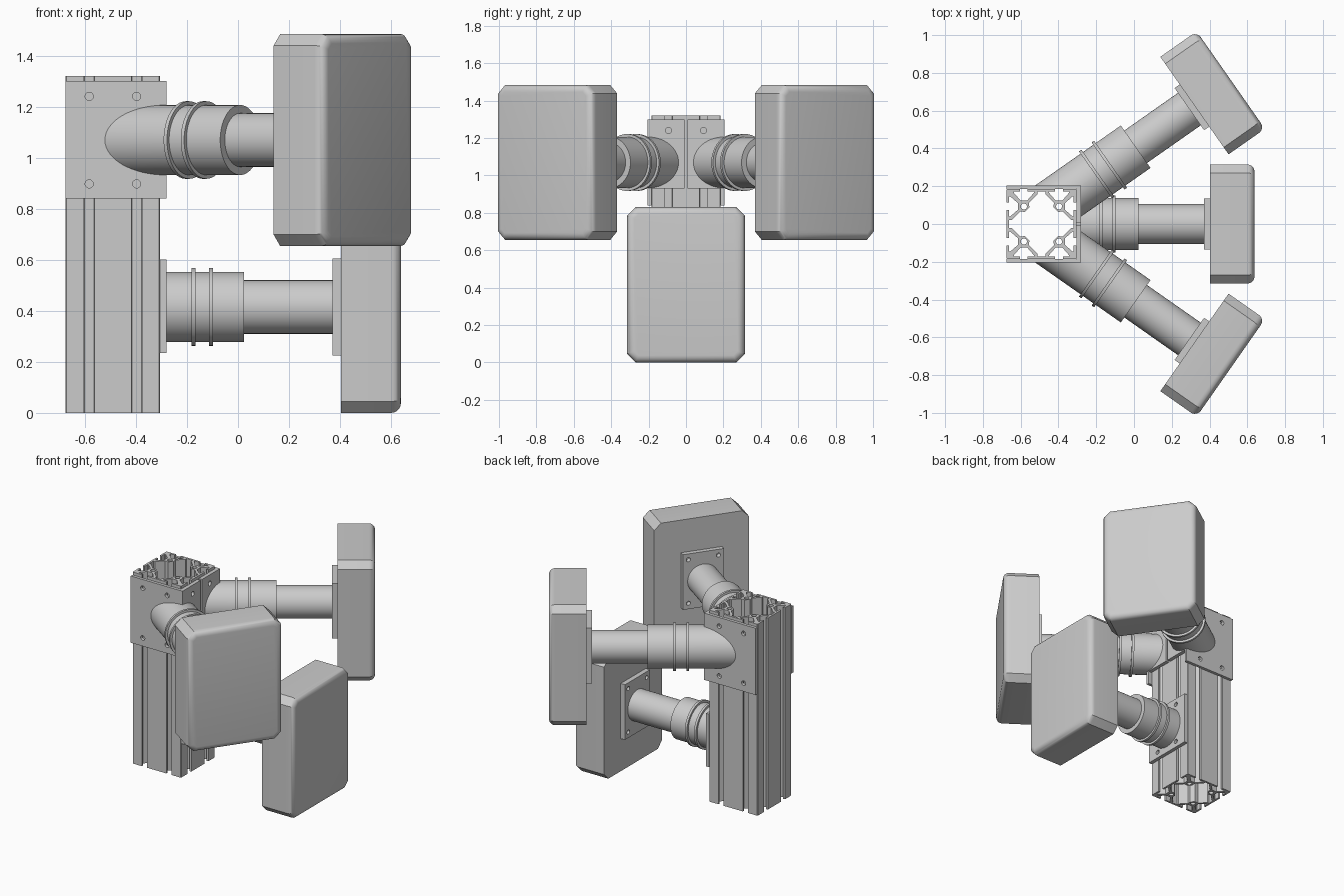
import bpy, bmesh, math
from mathutils import Matrix, Vector

if "Cube" in bpy.data.objects:
    bpy.data.objects.remove(bpy.data.objects["Cube"])


def frame(u, v, w, origin=(0, 0, 0)):
    """Matrix whose local x, y, z axes are u, v, w."""
    m = Matrix((u, v, w)).transposed().to_4x4()
    m.translation = Vector(origin)
    return m


X, Y, Z = (1, 0, 0), (0, 1, 0), (0, 0, 1)
FACING_X = frame(Y, Z, X)
FACING_FRONT = frame(X, Z, (0, -1, 0))


def finish(obj, mirror=False):
    bpy.ops.object.select_all(action='DESELECT')
    obj.select_set(True)
    bpy.context.view_layer.objects.active = obj
    bpy.ops.object.shade_smooth_by_angle(angle=math.radians(30))
    if mirror:
        mod = obj.modifiers.new("mirror", 'MIRROR')
        mod.use_axis = (False, True, False)
        mod.use_mirror_merge = False
    return obj


def mesh_object(name, bm, matrix):
    bmesh.ops.recalc_face_normals(bm, faces=bm.faces)
    me = bpy.data.meshes.new(name)
    bm.to_mesh(me)
    bm.free()
    me.transform(matrix)
    obj = bpy.data.objects.new(name, me)
    bpy.context.collection.objects.link(obj)
    return obj


def extrusion(name, loops, lo, hi, matrix, mirror=False):
    """Filled outline with holes, extruded from lo to hi along local z."""
    cu = bpy.data.curves.new(name, 'CURVE')
    cu.dimensions, cu.fill_mode, cu.extrude = '2D', 'BOTH', (hi - lo) / 2
    for pts in loops:
        sp = cu.splines.new('POLY')
        sp.points.add(len(pts) - 1)
        for p, (x, y) in zip(sp.points, pts):
            p.co = (x, y, 0, 1)
        sp.use_cyclic_u = True
    tmp = bpy.data.objects.new(name + "_outline", cu)
    bpy.context.collection.objects.link(tmp)
    bpy.context.view_layer.update()
    bm = bmesh.new()
    bm.from_mesh(tmp.to_mesh())
    tmp.to_mesh_clear()
    bpy.data.objects.remove(tmp)
    bmesh.ops.remove_doubles(bm, verts=bm.verts, dist=1e-5)
    obj = mesh_object(name, bm, matrix @ Matrix.Translation((0, 0, (lo + hi) / 2)))
    return finish(obj, mirror)


def rect(x0, x1, y0, y1):
    return [(x0, y0), (x1, y0), (x1, y1), (x0, y1)]


def circle(x, y, r, n=20):
    return [(x + r * math.cos(math.tau * i / n), y + r * math.sin(math.tau * i / n))
            for i in range(n)]


def eightfold(half):
    """Mirror a one-eighth outline over the diagonal, then turn it four times."""
    pts = half + [(y, x) for x, y in reversed(half)]
    out = []
    for _ in range(4):
        out += pts
        pts = [(y, -x) for x, y in pts]
    return out


# slotted post
outer = [(.073, .185), (.073, .171), (.04, .171), (.04, .165), (.075, .125),
         (.111, .125), (.146, .165), (.146, .171), (.113, .171), (.113, .185), (.181, .185)]
inner = [(.022, .171), (.022, .157), (.066, .113), (.064, .088)]
bores = [circle(sx * .093, sy * .093, .016) for sx in (-1, 1) for sy in (-1, 1)]
extrusion("slotted_post", [eightfold(outer), eightfold(inner)] + bores,
          0, 1.32, Matrix.Translation((-.49, 0, 0)))

# corner brackets around the post top, one on each side
holes = [circle(x, z, .016) for x in (-.583, -.397) for z in (.897, 1.24)]
extrusion("bracket_side", [rect(-.675, -.28, .84, 1.3)] + holes, .185, .205, FACING_FRONT, True)
extrusion("bracket_flange", [rect(-.185, -.008, .93, 1.3), circle(-.093, 1.24, .016)],
          -.305, -.28, FACING_X, True)

# base plate of the lower arm
holes = [circle(y, .417 + z, .016) for y in (-.093, .093) for z in (-.14, .14)]
extrusion("lower_base_plate", [rect(-.183, .183, .235, .6)] + holes, -.305, -.28, FACING_X)


def arm_tube(name, start, rings, matrix):
    """Stepped tube with two collars, turned around local x."""
    prof = [(start, 0), (start, .137)]
    for c in rings:
        prof += [(c - .008, .137), (c - .008, .152), (c + .008, .152), (c + .008, .137)]
    prof += [(-.38, .137), (-.38, .105), (-.03, .105), (-.03, 0)]
    bm = bmesh.new()
    vs = [bm.verts.new((x, 0, r)) for x, r in prof]
    es = [bm.edges.new(p) for p in zip(vs, vs[1:])]
    bmesh.ops.spin(bm, geom=vs + es, axis=X, cent=(0, 0, 0), angle=math.tau, steps=64)
    bmesh.ops.remove_doubles(bm, verts=bm.verts, dist=1e-5)
    return mesh_object(name, bm, matrix)


def pad(name, matrix, mirror):
    """Block with chamfered corners and a rounded outer rim."""
    w, h, c, d = .315, .415, .045, .235
    bm = bmesh.new()
    corners = [(w - c, -h), (w, -h + c), (w, h - c), (w - c, h),
               (c - w, h), (-w, h - c), (-w, c - h), (c - w, -h)]
    back = bm.faces.new([bm.verts.new((0, y, z)) for y, z in corners])
    ext = bmesh.ops.extrude_face_region(bm, geom=[back], use_keep_orig=True)
    moved = [g for g in ext['geom'] if isinstance(g, bmesh.types.BMVert)]
    bmesh.ops.translate(bm, verts=moved, vec=(d, 0, 0))
    rim = [e for e in bm.edges if all(v.co.x > d / 2 for v in e.verts)]
    bmesh.ops.bevel(bm, geom=rim, offset=.038, segments=6, profile=.5, affect='EDGES')
    return finish(mesh_object(name, bm, matrix), mirror)


def pad_and_plate(prefix, matrix, mirror):
    bolt = [circle(y, z, .014) for y in (-.1, .1) for z in (-.15, .15)]
    extrusion(prefix + "_pad_plate", [rect(-.136, .136, -.19, .19)] + bolt,
              -.033, 0, matrix @ FACING_X, mirror)
    pad(prefix + "_pad", matrix, mirror)


# lower arm, straight out from the post
low = Matrix.Translation((.403, 0, .415))
finish(arm_tube("lower_arm", -.684, (-.577, -.508), low))
pad_and_plate("lower", low, False)

# upper arms, splayed 35 degrees and trimmed against the brackets
up = Matrix.Translation((.32, -.627, 1.069)) @ Matrix.Rotation(math.radians(-35), 4, 'Z')
arm = arm_tube("upper_arm", -1.05, (-.632, -.55), up)
bm = bmesh.new()
bmesh.ops.create_cube(bm, size=1)
cutter = mesh_object("post_cutter", bm, Matrix.Translation((-.545, 0, 1.07))
                     @ Matrix.Diagonal((.51, .39, .8, 1)))
cutter.hide_render = True
cut = arm.modifiers.new("trim", 'BOOLEAN')
cut.operation, cut.solver, cut.object = 'DIFFERENCE', 'EXACT', cutter
bpy.context.view_layer.objects.active = arm
bpy.ops.object.modifier_apply(modifier="trim")
bpy.data.objects.remove(cutter)
finish(arm, True)
pad_and_plate("upper", up, True)
